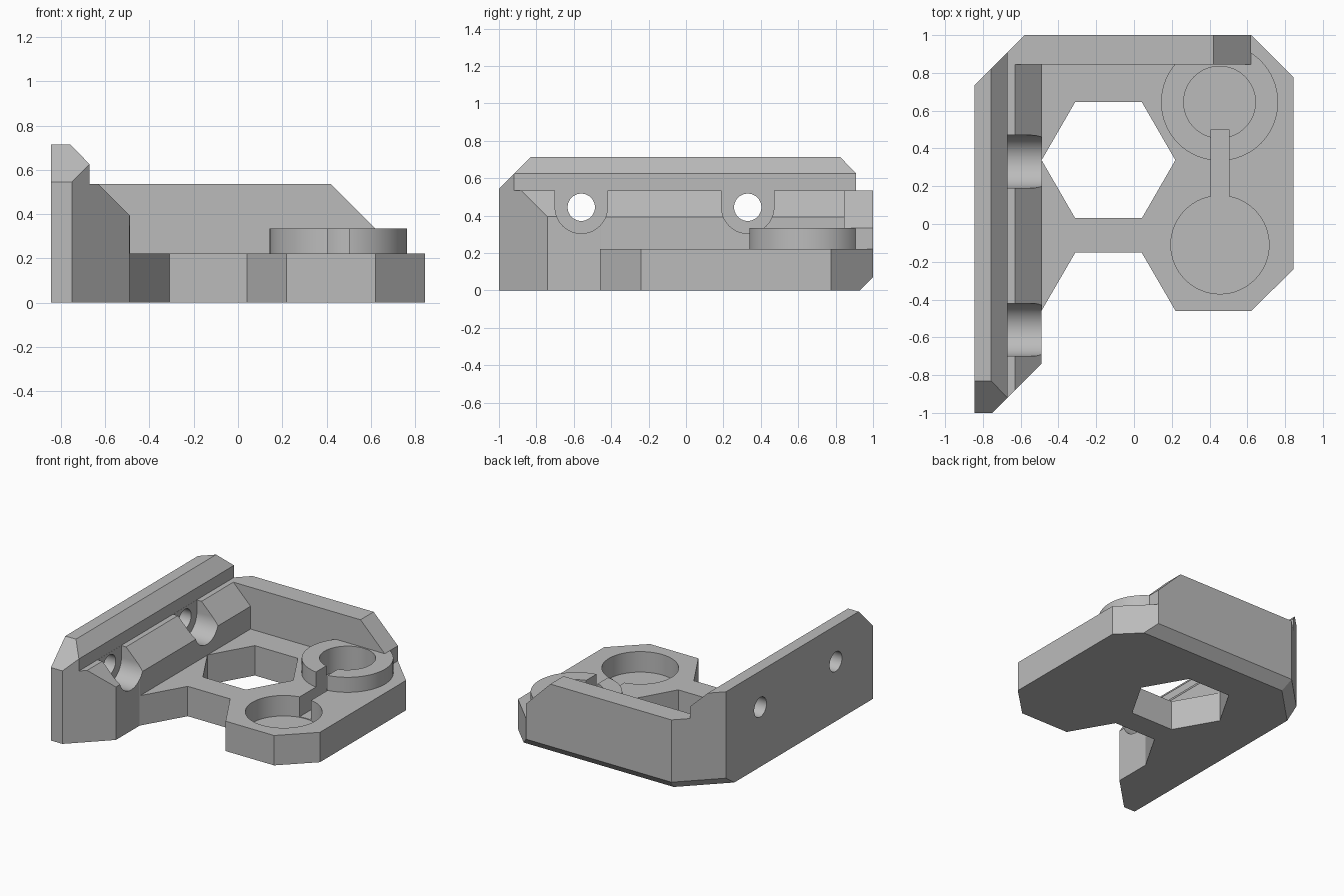
import bpy
import bmesh
import math
from mathutils import Vector

cube = bpy.data.objects.get("Cube")
if cube:
    bpy.data.objects.remove(cube, do_unlink=True)

grey = bpy.data.materials.new("plain grey")
grey.use_nodes = True
colour = (0.5, 0.5, 0.5, 1)
grey.diffuse_color = colour
grey.node_tree.nodes["Principled BSDF"].inputs["Base Color"].default_value = colour


def make_object(name, bm):
    bmesh.ops.recalc_face_normals(bm, faces=bm.faces)
    mesh = bpy.data.meshes.new(name)
    bm.to_mesh(mesh)
    bm.free()
    mesh.materials.append(grey)
    obj = bpy.data.objects.new(name, mesh)
    bpy.context.collection.objects.link(obj)
    return obj


def prism(name, points, axis, lo, hi):
    """Extrude a closed 2D profile along one axis."""
    place = {"x": lambda a, b, t: (t, a, b),
             "y": lambda a, b, t: (a, t, b),
             "z": lambda a, b, t: (a, b, t)}[axis]
    bm = bmesh.new()
    face = bm.faces.new([bm.verts.new(place(a, b, lo)) for a, b in points])
    grown = bmesh.ops.extrude_face_region(bm, geom=[face])["geom"]
    moved = [v for v in grown if isinstance(v, bmesh.types.BMVert)]
    bmesh.ops.translate(bm, verts=moved, vec=place(0, 0, hi - lo))
    return make_object(name, bm)


def disc(cx, cy, radius, steps=64, start=0.0, sweep=math.tau):
    return [(cx + radius * math.cos(start + sweep * i / steps),
             cy + radius * math.sin(start + sweep * i / steps))
            for i in range(steps if sweep == math.tau else steps + 1)]


def half_space(name, point, normal):
    """Large block lying wholly on the outer side of a plane."""
    normal = Vector(normal).normalized()
    bm = bmesh.new()
    bmesh.ops.create_cube(bm, size=4)
    obj = make_object(name, bm)
    obj.rotation_mode = "QUATERNION"
    obj.rotation_quaternion = normal.to_track_quat("Z", "Y")
    obj.location = Vector(point) + normal * 2
    return obj


def combine(target, other, operation):
    other.hide_render = True
    bpy.context.view_layer.update()
    mod = target.modifiers.new(operation, "BOOLEAN")
    mod.operation = operation
    mod.solver = "EXACT"
    mod.object = other
    bpy.ops.object.select_all(action="DESELECT")
    bpy.context.view_layer.objects.active = target
    target.select_set(True)
    bpy.ops.object.modifier_apply(modifier=mod.name)
    bpy.data.objects.remove(other, do_unlink=True)


# Floor slab, side rail and back wall, all oversized before trimming
body = prism("mounting_bracket", [(-1.2, -1.2), (1.2, -1.2), (1.2, 1.2), (-1.2, 1.2)],
             "z", -0.1, 0.223)
side_profile = [(-1, -0.05), (-0.488, -0.05), (-0.488, 0.393), (-0.63, 0.535),
                (-0.67, 0.535), (-0.67, 0.625), (-0.757, 0.715), (-1, 0.715)]
combine(body, prism("side_rail", side_profile, "y", -1.1, 1.1), "UNION")
back_profile = [(-0.9, 0.05), (0.62, 0.05), (0.62, 0.335), (0.42, 0.535), (-0.9, 0.535)]
combine(body, prism("back_wall", back_profile, "y", 0.845, 1.15), "UNION")

# Trim everything to the plan outline
outline = [(-0.845, -1), (-0.75, -1), (-0.49, -0.74), (-0.49, -0.46), (-0.31, -0.15),
           (0.04, -0.15), (0.22, -0.46), (0.62, -0.46), (0.845, -0.24), (0.845, 0.775),
           (0.62, 1), (-0.58, 1), (-0.845, 0.735)]
combine(body, prism("outline", outline, "z", 0, 1), "INTERSECT")

# Raised ring
combine(body, prism("raised_ring", disc(0.453, 0.645, 0.31), "z", 0.12, 0.335), "UNION")

# Bevelled edges: rail front, back underside, corner underside
for point, normal in [((0, -0.83, 0.715), (0, -1, 1)),
                      ((0, 1, 0.07), (0, 1, -1)),
                      ((-0.71, 0.87, 0.07), (-1, 1, -math.sqrt(2)))]:
    combine(body, half_space("bevel_cutter", point, normal), "DIFFERENCE")

# Hexagonal window
combine(body, prism("hex_cutter", disc(-0.135, 0.338, 0.354, 6), "z", -0.2, 0.5), "DIFFERENCE")

# Blind round pockets and the channel between them
combine(body, prism("pocket_cutter", disc(0.455, -0.11, 0.26), "z", 0.07, 0.5), "DIFFERENCE")
combine(body, prism("ring_cutter", disc(0.453, 0.645, 0.19), "z", 0.15, 0.5), "DIFFERENCE")
channel = [(0.407, -0.1), (0.502, -0.1), (0.502, 0.5), (0.407, 0.5)]
combine(body, prism("channel_cutter", channel, "z", 0.075, 0.5), "DIFFERENCE")

# Bolt holes with open-topped round recesses in the rail
for y in (-0.56, 0.33):
    recess = disc(y, 0.445, 0.14, 32, math.pi, math.pi) + [(y + 0.14, 0.6), (y - 0.14, 0.6)]
    combine(body, prism("recess_cutter", recess, "x", -0.669, -0.4), "DIFFERENCE")
    combine(body, prism("bolt_cutter", disc(y, 0.445, 0.073, 40), "x", -1, -0.6), "DIFFERENCE")

# Smooth round walls, keep hard edges
bpy.ops.object.select_all(action="DESELECT")
body.select_set(True)
bpy.context.view_layer.objects.active = body
bpy.ops.object.shade_smooth_by_angle(angle=math.radians(25))
